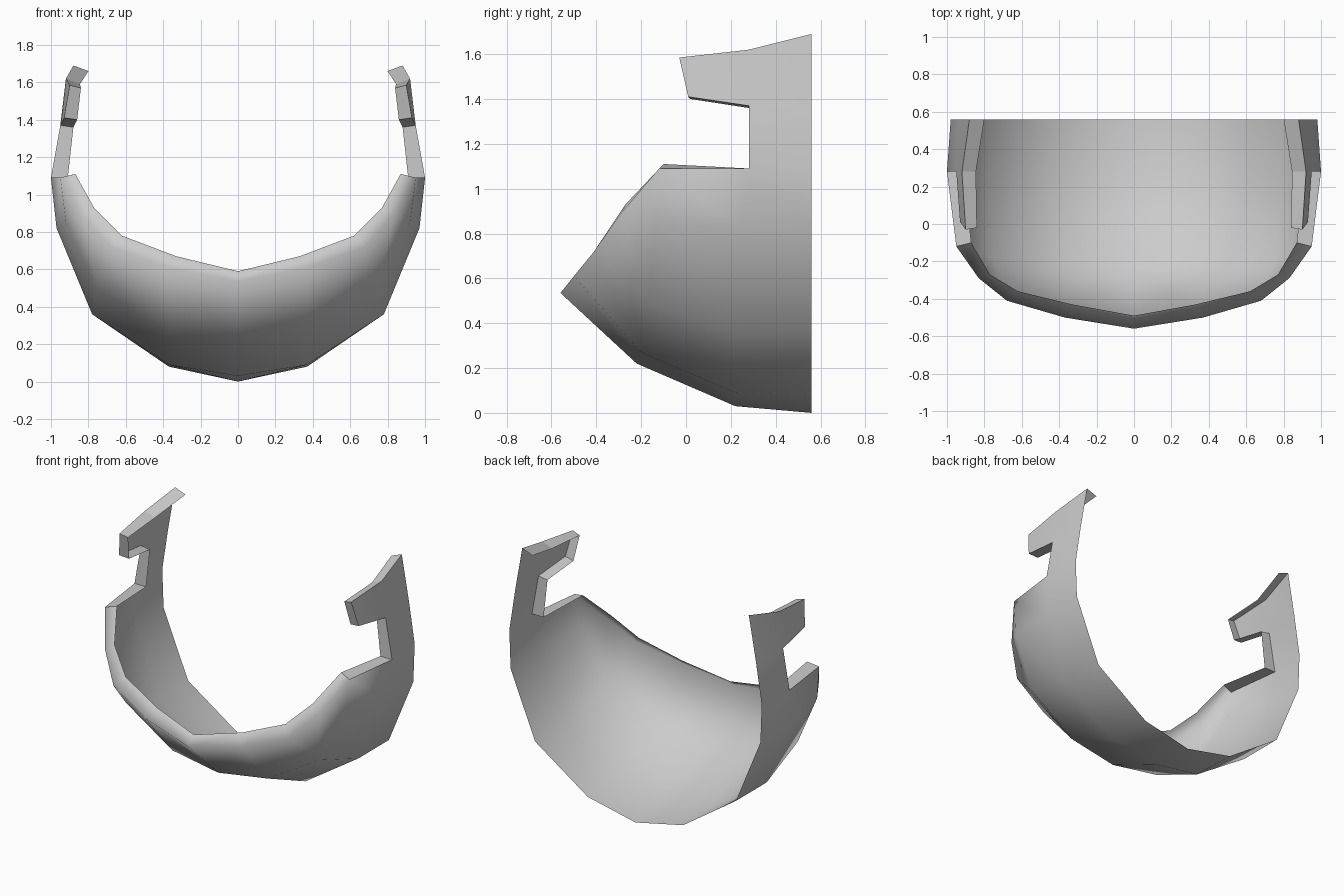
import bpy
import bmesh
from mathutils import Vector

# Remove the default object
default_cube = bpy.data.objects.get("Cube")
if default_cube:
    bpy.data.objects.remove(default_cube, do_unlink=True)


def make_material(name, colour):
    material = bpy.data.materials.new(name)
    material.use_nodes = True
    material.diffuse_color = colour
    shader = material.node_tree.nodes["Principled BSDF"]
    shader.inputs["Base Color"].default_value = colour
    return material


grey = make_material("plain grey", (0.6, 0.6, 0.6, 1))

# Half cross-sections of the bowl, each from the centre line up to the side
back_section = [(0, .56, 0), (.37, .56, .08), (.78, .56, .36), (.97, .56, .82), (.98, .56, 1.09)]
middle_section = [(0, .22, .03), (.37, .22, .09), (.78, .22, .36), (.97, .25, .82), (1, .28, 1.09)]
front_section = [(0, -.22, .22), (.37, -.2, .27), (.75, -.17, .49), (.92, -.14, .85), (.95, -.12, 1.09)]
rim = [(0, -.56, .535), (.37, -.5, .61), (.68, -.41, .72), (.83, -.29, .89), (.95, -.12, 1.09)]

# Side arm: notch corner, hook tip and top edge
notch_corner = (.95, .28, 1.37)
hook_low = (.93, .01, 1.41)
hook_high = (.9, -.03, 1.585)
top_middle = (.92, .28, 1.62)
top_back = (.88, .56, 1.69)
arm_back = (.935, .56, 1.38)

# Inner edge of the lip that follows the rim, the notch and the arm top
lip_outer = rim + [middle_section[-1], notch_corner, hook_low, hook_high, top_middle, top_back]
lip_inner = [(0, -.49, .59), (.33, -.43, .67), (.62, -.36, .78), (.77, -.27, .93), (.87, -.1, 1.11),
             (.91, .28, 1.09), (.88, .28, 1.36), (.86, .02, 1.4), (.84, -.02, 1.57),
             (.845, .28, 1.59), (.8, .56, 1.66)]

bm = bmesh.new()
known_verts = {}


def vert(point):
    """Return the shared vertex at a point, adding it when it is new."""
    if point not in known_verts:
        known_verts[point] = bm.verts.new(Vector(point))
    return known_verts[point]


def face(*points):
    """Add a face, dropping repeated corners."""
    corners = list(dict.fromkeys(points))
    return bm.faces.new([vert(p) for p in corners])


def strip(first, second):
    """Bridge two rows of points with faces."""
    pairs = list(zip(first, second))
    return [face(a, c, d, b) for (a, b), (c, d) in zip(pairs, pairs[1:])]


# Bowl
for first, second in [(back_section, middle_section),
                      (middle_section, front_section),
                      (front_section, rim)]:
    strip(first, second)

# Arm and hook
strip([back_section[-1], arm_back, top_back],
      [middle_section[-1], notch_corner, top_middle])
face(notch_corner, hook_low, hook_high, top_middle)

# Lip turned inward, with crisp edges around the arm only
lip_faces = strip(lip_outer, lip_inner)
arm_lip = lip_faces[len(rim) - 1:]
for lip_face in arm_lip:
    for edge in lip_face.edges:
        edge.smooth = False

for f in bm.faces:
    f.smooth = True
bmesh.ops.recalc_face_normals(bm, faces=bm.faces)
# Keep the outside of the bowl facing outward
bm.normal_update()
outer_face = vert(back_section[-1]).link_faces[0]
if outer_face.normal.x < 0:
    bmesh.ops.reverse_faces(bm, faces=bm.faces)

mesh = bpy.data.meshes.new("face_guard")
bm.to_mesh(mesh)
bm.free()
mesh.materials.append(grey)

guard = bpy.data.objects.new("face_guard", mesh)
bpy.context.collection.objects.link(guard)

# Other half
mirror = guard.modifiers.new("Mirror", "MIRROR")
mirror.use_axis[0] = True
mirror.use_clip = True
mirror.merge_threshold = 0.001
